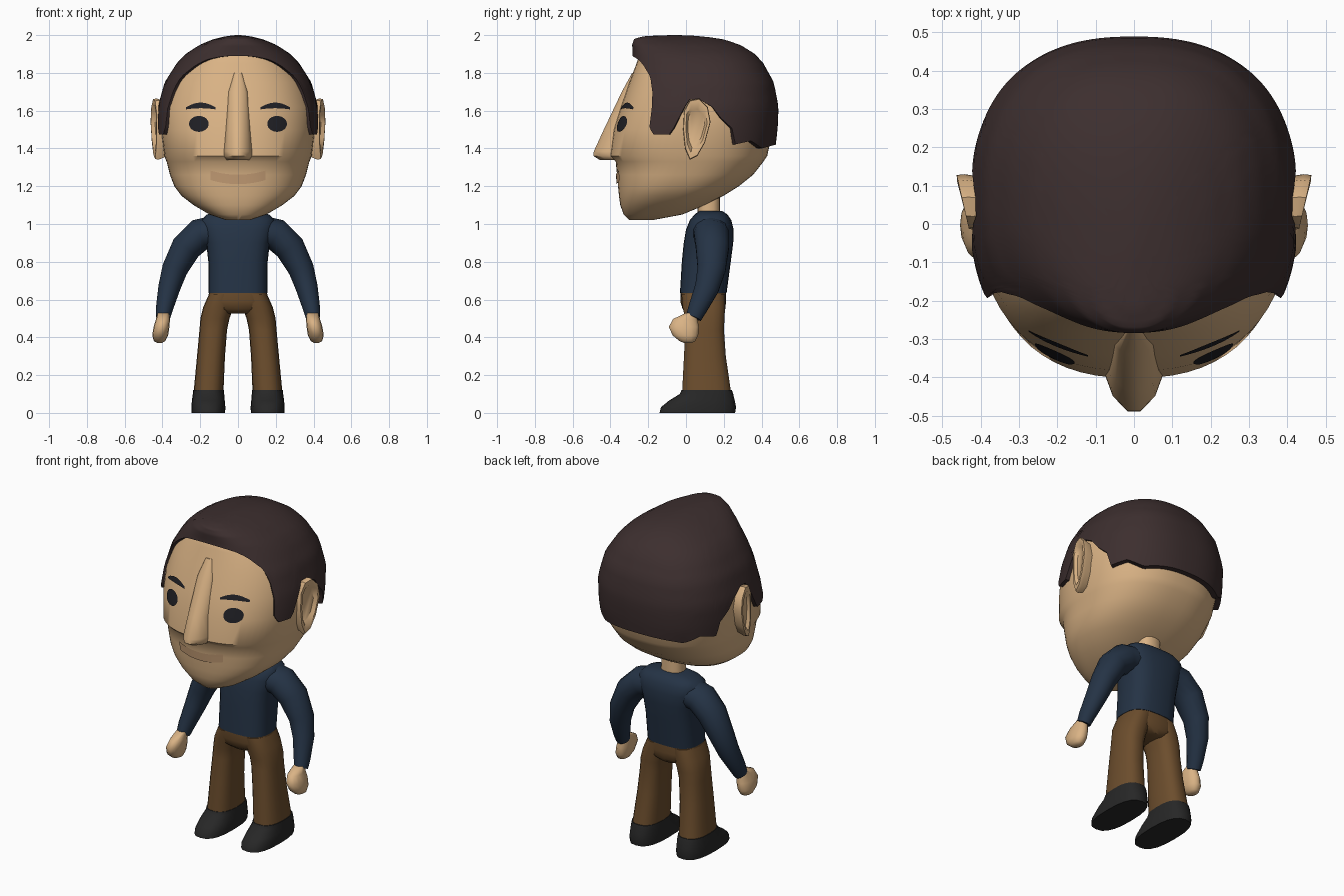
import bpy, bmesh, math
from mathutils import Vector

if "Cube" in bpy.data.objects:
    bpy.data.objects.remove(bpy.data.objects["Cube"])


def material(name, rgb):
    m = bpy.data.materials.new(name)
    m.diffuse_color = (*rgb, 1)
    m.use_nodes = True
    m.node_tree.nodes["Principled BSDF"].inputs["Base Color"].default_value = m.diffuse_color
    return m


SKIN = material("skin", (0.70, 0.45, 0.235))
LIP = material("lip", (0.56, 0.34, 0.18))
HAIR = material("dark brown hair", (0.046, 0.028, 0.028))
NAVY = material("navy sweater", (0.018, 0.033, 0.06))
BROWN = material("brown trousers", (0.15, 0.075, 0.026))
BLACK = material("black shoe", (0.02, 0.02, 0.02))
EYE = material("eye dark", (0.014, 0.014, 0.018))


def make(name, verts, faces, mat, mirror=False, angle=45, fix=True):
    me = bpy.data.meshes.new(name)
    bm = bmesh.new()
    vs = [bm.verts.new(v) for v in verts]
    for f in faces:
        bm.faces.new([vs[i] for i in f])
    if fix:
        bmesh.ops.recalc_face_normals(bm, faces=bm.faces)
    bm.to_mesh(me)
    bm.free()
    me.materials.append(mat)
    ob = bpy.data.objects.new(name, me)
    bpy.context.collection.objects.link(ob)
    bpy.ops.object.select_all(action='DESELECT')
    ob.select_set(True)
    bpy.context.view_layer.objects.active = ob
    bpy.ops.object.shade_smooth_by_angle(angle=math.radians(angle))
    if mirror:
        ob.modifiers.new("mirror", 'MIRROR').use_axis[0] = True
    return ob


def skin_rings(rings, cap=True):
    n = len(rings[0])
    verts = [p for r in rings for p in r]
    faces = [(k*n+i, k*n+(i+1) % n, (k+1)*n+(i+1) % n, (k+1)*n+i)
             for k in range(len(rings)-1) for i in range(n)]
    if cap:
        faces += [tuple(range(n)), tuple(range(len(verts)-n, len(verts)))]
    return verts, faces


def signed_pow(v, p):
    return math.copysign(abs(v)**p, v)


def oval(z, xc, hw, yf, yb, seg, n):
    return [(xc + hw*signed_pow(math.cos(a), 2/n),
             (yf+yb)/2 + (yb-yf)/2*signed_pow(math.sin(a), 2/n), z)
            for a in (math.tau*i/seg for i in range(seg))]


def loft(name, rows, mat, mirror=False, seg=16, n=2.4):
    return make(name, *skin_rings([oval(*r, seg, n) for r in rows]), mat, mirror)


def sample(table, t):
    if t <= table[0][0]:
        return table[0][1:]
    for a, b in zip(table, table[1:]):
        if t <= b[0]:
            f = (t-a[0])/(b[0]-a[0])
            return tuple(p+(q-p)*f for p, q in zip(a[1:], b[1:]))
    return table[-1][1:]


# Head: rows of height, half width, front y, back y
N = 2.4
HEAD = [(1.02, .06, -.30, -.18), (1.05, .15, -.33, -.02), (1.10, .235, -.348, .10),
        (1.15, .30, -.355, .20), (1.20, .337, -.36, .28), (1.26, .36, -.365, .355),
        (1.33, .378, -.372, .41), (1.36, .39, -.402, .43), (1.50, .408, -.383, .46),
        (1.62, .41, -.345, .465), (1.75, .37, -.30, .44), (1.85, .305, -.262, .385),
        (1.90, .25, -.245, .33), (1.94, .17, -.20, .25), (1.965, .06, -.1, .1)]
loft("head", [(r[0], 0, *r[1:]) for r in HEAD], SKIN, seg=64, n=N)


def face_y(x, z):
    hw, yf, yb = sample(HEAD, z)
    return (yf+yb)/2 - (yb-yf)/2*max(0, 1-abs(x/hw)**N)**(1/N)


# Hair: shell from a shaped hairline up to the crown
SHELL = [(1.38, .418, -.41, .46), (1.42, .425, -.41, .475), (1.50, .43, -.395, .485),
         (1.62, .425, -.355, .49), (1.75, .388, -.32, .465), (1.85, .325, -.288, .41),
         (1.90, .278, -.283, .365), (1.95, .20, -.285, .285), (1.98, .125, -.275, .19),
         (1.995, .06, -.22, .08), (2.0, .01, -.08, -.04)]
HAIRLINE = [(-1, 1.89), (-.9, 1.87), (-.8, 1.835), (-.68, 1.78), (-.6, 1.68), (-.56, 1.52),
            (-.49, 1.475), (-.29, 1.475), (-.23, 1.53), (-.2, 1.60), (-.13, 1.66), (0, 1.66),
            (.17, 1.62), (.3, 1.56), (.47, 1.50), (.5, 1.42), (.7, 1.44), (.85, 1.40), (1, 1.42)]
SEG, ROWS = 160, 20
rings = [[] for _ in range(ROWS+2)]
for i in range(SEG):
    a = math.tau*i/SEG
    c, s = signed_pow(math.cos(a), 2/N), signed_pow(math.sin(a), 2/N)
    low = sample(HAIRLINE, s)[0]
    for k in range(-1, ROWS+1):
        z = low + (2-low)*(1-(1-max(k, 0)/ROWS)**1.7)
        hw, yf, yb = sample(SHELL, z)
        g = 0.9 if k < 0 else 1  # first row tucks into the head
        rings[k+1].append((g*hw*c, (yf+yb)/2 + g*(yb-yf)/2*s, z))
v, f = skin_rings(rings, cap=False)
f.append(tuple(range(len(v)-SEG, len(v))))
make("hair", v, f, HAIR)

# Nose: wedge with a sloping ridge; rows of height, half width, ridge y
rings = []
for z, w, y in [(1.80, .02, -.285), (1.70, .05, -.34), (1.50, .064, -.435),
                (1.385, .074, -.488), (1.36, .074, -.49), (1.338, .06, -.455)]:
    b = face_y(w, z)
    m = b + (y-b)*.55
    rings.append([(-w, b+.06, z), (-w, b, z), (-w*.75, m, z), (-w*.22, y, z),
                  (w*.22, y, z), (w*.75, m, z), (w, b, z), (w, b+.06, z)])
make("nose", *skin_rings(rings), SKIN, angle=50)


# Painted face details: thin strips following the face
def strip(name, cols, mat, mirror=False):
    rows = 6
    verts = []
    for x, lo, hi in cols:
        for j in range(rows+1):
            z = lo+(hi-lo)*j/rows
            verts.append((x, face_y(x, z)-.006, z))
    r = rows+1
    faces = [(i*r+j, (i+1)*r+j, (i+1)*r+j+1, i*r+j+1)
             for i in range(len(cols)-1) for j in range(rows)]
    make(name, verts, faces, mat, mirror, fix=False)


def disc(x0, z0, rx, rz):
    cols = []
    for i in range(17):
        u = -math.cos(math.pi*i/16)*.99
        h = rz*math.sqrt(1-u*u)
        cols.append((x0+rx*u, z0-h, z0+h))
    return cols


strip("eye", disc(.207, 1.53, .052, .042), EYE, True)
brow = []
for i in range(9):
    t = i/8
    zc = 1.612+.022*math.sin(math.pi*min(1, t*.8+.1))-.006
    h = .006+.009*math.sin(math.pi*t)
    brow.append((.12+.155*t, zc-h, zc+h))
strip("eyebrow", brow, EYE, True)
mouth = []
for i in range(21):
    u = -1+i/10
    zc = 1.235+.022*u*u
    mouth.append((.146*u, zc-.024, zc+.026))
strip("mouth", mouth, LIP)

# Ears: outline with a raised rim and hollow, flaring backwards
EAR = [(-.01, 1.60), (.02, 1.655), (.07, 1.665), (.115, 1.62), (.13, 1.54),
       (.10, 1.43), (.06, 1.36), (.02, 1.34), (-.005, 1.40), (-.015, 1.5)]


def ear_ring(scale, x, flare):
    return [(x+flare*(y+.01), .05+(y-.05)*scale, 1.51+(z-1.51)*scale) for y, z in EAR]


make("ear", *skin_rings([ear_ring(.85, .36, 0), ear_ring(1, .415, .2), ear_ring(.97, .432, .22),
                         ear_ring(.78, .434, .2), ear_ring(.62, .418, .15)]), SKIN, True)

# Neck and sweater body
loft("neck", [(1.02, 0, .07, .06, .18), (1.22, 0, .065, .06, .18)], SKIN)
loft("sweater_body", [(.635, 0, .157, -.032, .215), (.80, 0, .157, -.022, .237),
                      (.90, 0, .168, -.012, .25), (.97, 0, .19, .0, .252),
                      (1.02, 0, .195, .02, .24), (1.05, 0, .165, .045, .22),
                      (1.07, 0, .075, .07, .19)], NAVY, seg=24, n=2.8)

# Sleeves: tube swept along the arm
PATH = [(.12, .13, .96, .085), (.20, .135, .945, .085), (.275, .14, .875, .08),
        (.335, .135, .76, .068), (.365, .11, .66, .058), (.39, .06, .55, .045),
        (.397, .04, .505, .038)]
rings = []
for i, p in enumerate(PATH):
    a, b = PATH[max(i-1, 0)], PATH[min(i+1, len(PATH)-1)]
    d = (Vector(b[:3])-Vector(a[:3])).normalized()
    u = Vector((0, 1, 0)).cross(d).normalized()
    w = d.cross(u)
    rings.append([Vector(p[:3])+p[3]*(u*math.cos(t)+w*1.12*math.sin(t))
                  for t in (math.tau*k/14 for k in range(14))])
make("sleeve", *skin_rings(rings), NAVY, True)

# Hands
loft("hand", [(.53, .395, .03, 0, .06), (.497, .397, .037, -.07, .062),
              (.455, .405, .042, -.093, .07), (.41, .412, .042, -.072, .066),
              (.38, .415, .03, -.035, .05), (.37, .415, .012, -.01, .03)], SKIN, True, 14, 2.2)

# Trousers: hips and legs
loft("trouser_hips", [(.645, 0, .152, -.03, .212), (.59, 0, .162, -.03, .212),
                      (.55, 0, .15, -.018, .208), (.525, 0, .07, .01, .19)], BROWN, seg=24, n=2.8)
loft("trouser_leg", [(.63, .078, .075, -.025, .208), (.56, .104, .08, -.02, .208),
                     (.50, .122, .077, -.005, .205), (.44, .131, .073, -.005, .202),
                     (.30, .143, .074, -.012, .212), (.11, .156, .079, -.022, .24)],
     BROWN, True, 18, 2.5)

# Shoes
loft("shoe", [(0, .157, .089, -.14, .26), (.03, .157, .09, -.133, .265),
              (.065, .157, .087, -.09, .258), (.10, .156, .083, -.033, .25),
              (.12, .156, .081, -.024, .243)], BLACK, True, 20, 2.6)
